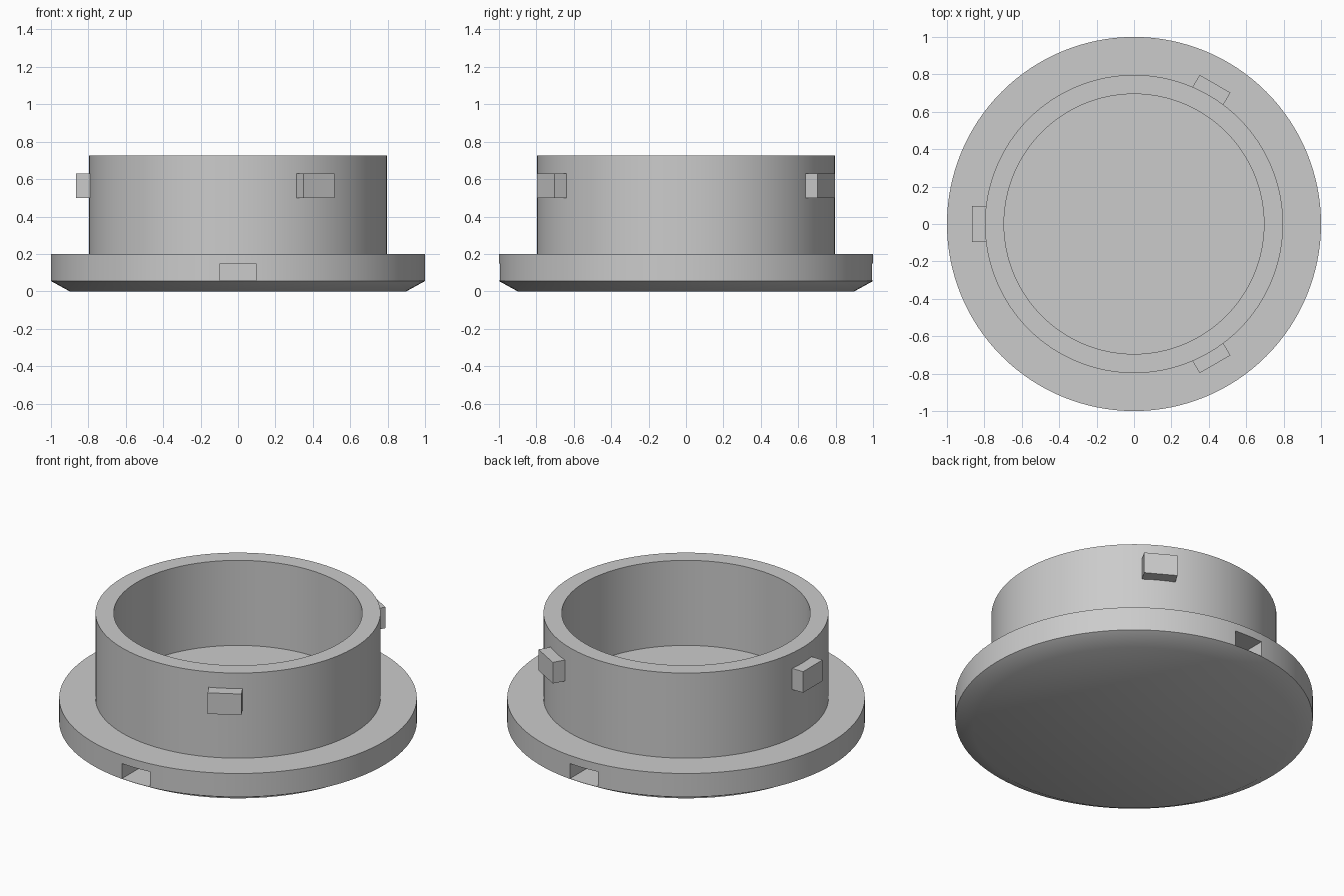
import bpy
import bmesh
from math import radians, tau
from mathutils import Matrix, Vector

if "Cube" in bpy.data.objects:
    bpy.data.objects.remove(bpy.data.objects["Cube"], do_unlink=True)

SEGMENTS = 128

grey = bpy.data.materials.new("plain_grey")
grey.use_nodes = True
grey.diffuse_color = (0.6, 0.6, 0.6, 1)
grey.node_tree.nodes["Principled BSDF"].inputs["Base Color"].default_value = (0.6, 0.6, 0.6, 1)


def add_object(name, bm):
    bmesh.ops.recalc_face_normals(bm, faces=bm.faces[:])
    mesh = bpy.data.meshes.new(name)
    bm.to_mesh(mesh)
    bm.free()
    mesh.materials.append(grey)
    obj = bpy.data.objects.new(name, mesh)
    bpy.context.collection.objects.link(obj)
    return obj


def lathe(name, profile):
    """Revolve an (r, z) profile around z and cap both open ends."""
    bm = bmesh.new()
    verts = [bm.verts.new((r, 0, z)) for r, z in profile]
    edges = [bm.edges.new(pair) for pair in zip(verts, verts[1:])]
    bmesh.ops.spin(bm, geom=verts + edges, cent=(0, 0, 0), axis=(0, 0, 1),
                   angle=tau, steps=SEGMENTS, use_merge=True)
    bmesh.ops.remove_doubles(bm, verts=bm.verts[:], dist=1e-5)
    bmesh.ops.holes_fill(bm, edges=[e for e in bm.edges if e.is_boundary], sides=0)
    return add_object(name, bm)


def radial_box(name, angle, r_in, r_out, width, z_low, z_high):
    """Box reaching outward from r_in to r_out in the given direction."""
    bm = bmesh.new()
    size = Vector((r_out - r_in, width, z_high - z_low))
    centre = Vector(((r_in + r_out) / 2, 0, (z_low + z_high) / 2))
    bmesh.ops.create_cube(bm, size=1, matrix=Matrix.Rotation(radians(angle), 4, "Z")
                          @ Matrix.Translation(centre) @ Matrix.Diagonal(size).to_4x4())
    return add_object(name, bm)


# Cap: chamfered flange with a raised hollow collar
cap = lathe("cap_body", [(0.9, 0), (1, 0.055), (1, 0.2), (0.797, 0.2),
                         (0.797, 0.725), (0.695, 0.725), (0.695, 0.2)])

# Pry slots in the front and back of the flange
bpy.context.view_layer.objects.active = cap
for side, angle in (("front", -90), ("back", 90)):
    cutter = radial_box(side + "_slot_cutter", angle, 0.8, 1.1, 0.19, 0.057, 0.15)
    cutter.hide_render = True
    cut = cap.modifiers.new(side + "_slot", "BOOLEAN")
    cut.operation = "DIFFERENCE"
    cut.solver = "EXACT"
    cut.object = cutter
    bpy.ops.object.modifier_apply(modifier=cut.name)
    bpy.data.objects.remove(cutter, do_unlink=True)

bpy.ops.object.select_all(action="DESELECT")
cap.select_set(True)
bpy.ops.object.shade_smooth_by_angle(angle=radians(30))

# Three locking tabs around the collar
for name, angle in (("right_tab", 180), ("back_left_tab", 60), ("front_left_tab", -60)):
    radial_box(name, angle, 0.75, 0.866, 0.19, 0.5, 0.63)
